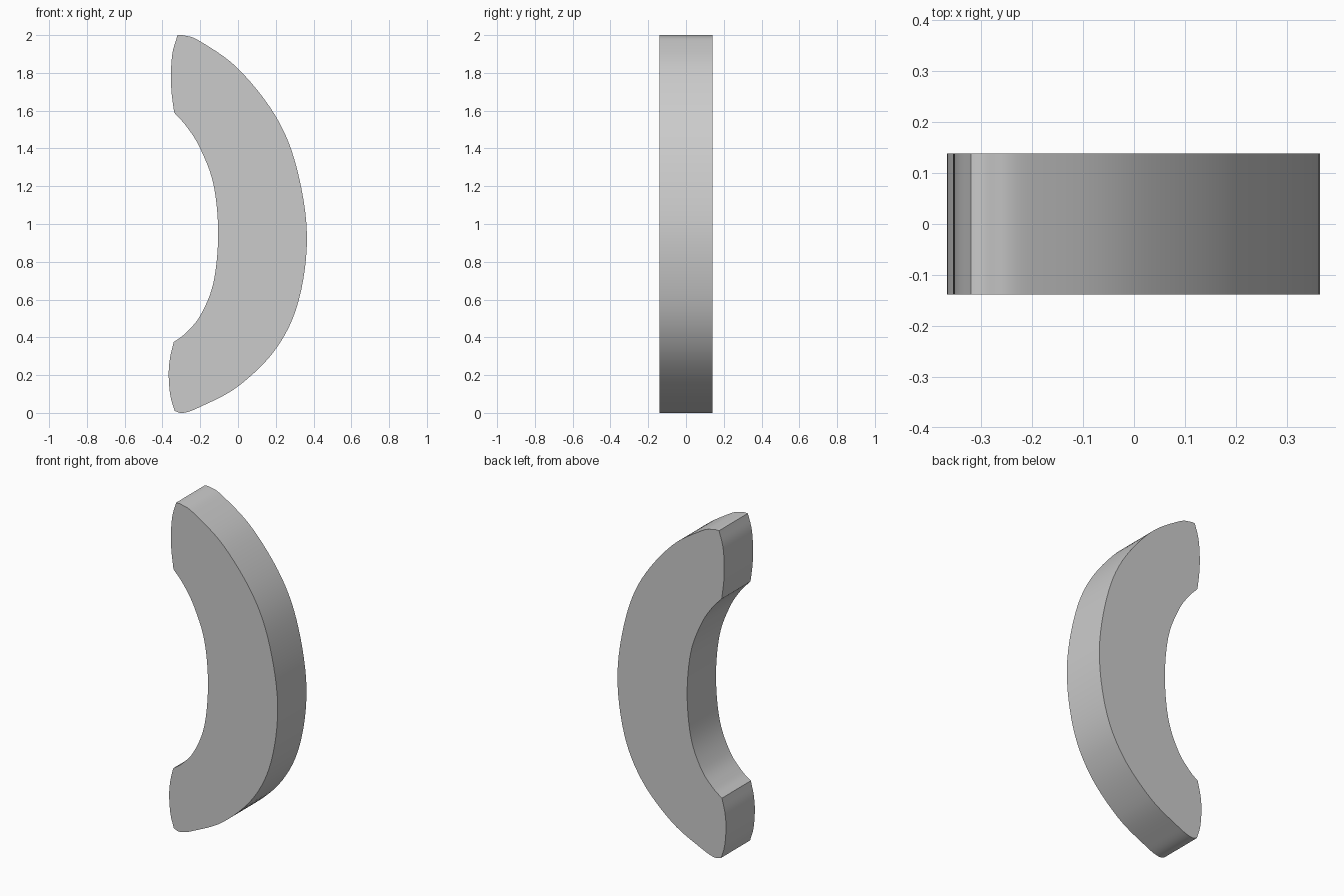
import bpy, bmesh
from mathutils import Vector

HALF_DEPTH = 0.139
STEPS = 6

cube = bpy.data.objects.get("Cube")
if cube:
    bpy.data.objects.remove(cube, do_unlink=True)


def smooth_run(points):
    """Spline through the points, leaving out the last one."""
    p = [Vector(q) for q in points]
    p = [2 * p[0] - p[1]] + p + [2 * p[-1] - p[-2]]
    out = []
    for a, b, c, d in zip(p, p[1:], p[2:], p[3:]):
        for i in range(STEPS):
            t = i / STEPS
            out.append(0.5 * (2 * b + (c - a) * t
                              + (2 * a - 5 * b + 4 * c - d) * t ** 2
                              + (3 * b - a - 3 * c + d) * t ** 3))
    return out


# Four smooth runs meeting at corners: outer arc, lower end, inner arc, upper end
outer_arc = [(-.32, 2), (-.28, 1.997), (-.2, 1.967), (0, 1.823), (.2, 1.57),
             (.31, 1.3), (.365, .94), (.32, .59), (.2, .338), (0, .14),
             (-.2, .032), (-.29, 0), (-.335, .01)]
lower_end = [(-.335, .01), (-.358, .09), (-.367, .2), (-.36, .29), (-.34, .375)]
inner_arc = [(-.34, .375), (-.28, .42), (-.2, .515), (-.13, .69), (-.105, .95),
             (-.13, 1.21), (-.2, 1.4), (-.27, 1.513), (-.338, 1.59)]
upper_end = [(-.338, 1.59), (-.352, 1.7), (-.355, 1.8), (-.346, 1.91), (-.32, 2)]
outline = [q for run in (outer_arc, lower_end, inner_arc, upper_end)
           for q in smooth_run(run)]

# Extrude the outline through the depth
bm = bmesh.new()
face = bm.faces.new([bm.verts.new((q.x, -HALF_DEPTH, q.y)) for q in outline])
ext = bmesh.ops.extrude_face_region(bm, geom=[face], use_keep_orig=True)
moved = [v for v in ext["geom"] if isinstance(v, bmesh.types.BMVert)]
bmesh.ops.translate(bm, verts=moved, vec=(0, 2 * HALF_DEPTH, 0))
bmesh.ops.recalc_face_normals(bm, faces=bm.faces)
mesh = bpy.data.meshes.new("curved_handle")
bm.to_mesh(mesh)
bm.free()

handle = bpy.data.objects.new("curved_handle", mesh)
bpy.context.collection.objects.link(handle)

# Plain grey material
grey = bpy.data.materials.new("light grey")
grey.use_nodes = True
colour = (0.6, 0.6, 0.6, 1)
grey.diffuse_color = colour
grey.node_tree.nodes["Principled BSDF"].inputs["Base Color"].default_value = colour
mesh.materials.append(grey)

# Smooth sides with crisp rims
bpy.ops.object.select_all(action="DESELECT")
handle.select_set(True)
bpy.context.view_layer.objects.active = handle
bpy.ops.object.shade_smooth_by_angle(angle=0.6)
